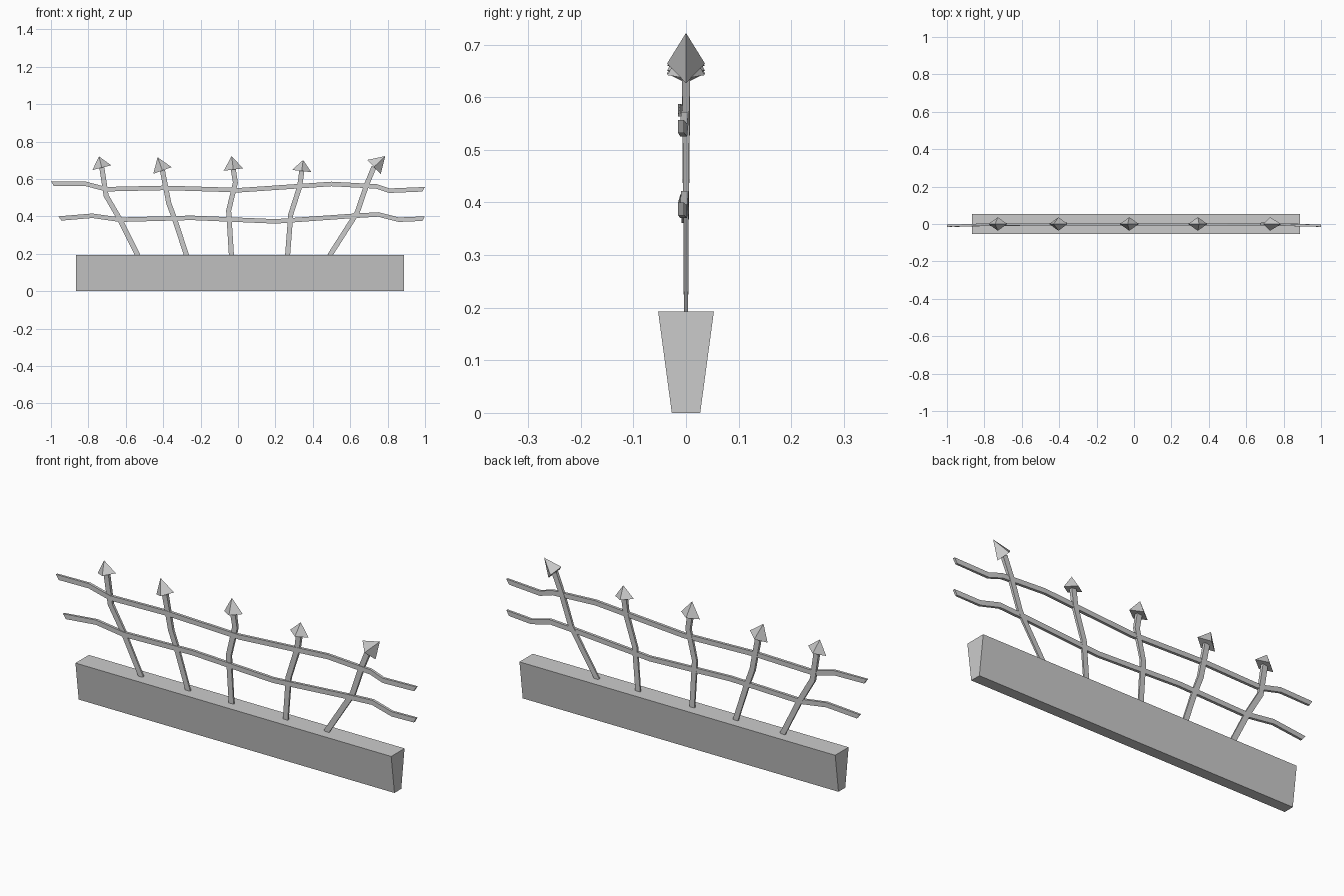
import bpy, bmesh
from mathutils import Vector

if "Cube" in bpy.data.objects:
    bpy.data.objects.remove(bpy.data.objects["Cube"])


def make_object(name, verts, faces):
    mesh = bpy.data.meshes.new(name)
    mesh.from_pydata(verts, [], faces)
    bm = bmesh.new()
    bm.from_mesh(mesh)
    bmesh.ops.recalc_face_normals(bm, faces=bm.faces)
    bm.to_mesh(mesh)
    bm.free()
    obj = bpy.data.objects.new(name, mesh)
    bpy.context.collection.objects.link(obj)
    return obj


def bent_bar(name, path, width, y_range, end_slant=0.0):
    """Four-sided bar along an (x, z) path; y_range(t) gives front and back."""
    pts = [Vector(p) for p in path]
    n = len(pts)
    verts, faces = [], []
    for i, p in enumerate(pts):
        d = (pts[min(i + 1, n - 1)] - pts[max(i - 1, 0)]).normalized()
        side = Vector((-d.y, d.x)) * width / 2
        slant = d * (end_slant if i == 0 else -end_slant if i == n - 1 else 0)
        a, b = p + side, p - side + slant
        y0, y1 = y_range(i / (n - 1))
        verts += [(a.x, y0, a.y), (a.x, y1, a.y), (b.x, y1, b.y), (b.x, y0, b.y)]
    for i in range(n - 1):
        for k in range(4):
            m = (k + 1) % 4
            faces.append((4 * i + k, 4 * i + m, 4 * i + 4 + m, 4 * i + 4 + k))
    faces += [(0, 1, 2, 3), tuple(range(4 * n - 4, 4 * n))]
    return make_object(name, verts, faces)


def spear_head(name, base, tip, half_width=0.052, half_depth=0.036):
    """Four-sided pyramid pointing from base to tip in the x-z plane."""
    b, t = Vector(base), Vector(tip)
    d = (t - b).normalized()
    s = Vector((d.y, -d.x)) * half_width
    verts = [(b.x + s.x, 0, b.y + s.y), (b.x, half_depth, b.y),
             (b.x - s.x, 0, b.y - s.y), (b.x, -half_depth, b.y), (t.x, 0, t.y)]
    return make_object(name, verts, [(0, 1, 2, 3)] + [(k, (k + 1) % 4, 4) for k in range(4)])


# Stone base, wider at the top
x0, x1, h = -0.865, 0.887, 0.193
section = [(-0.027, 0), (0.027, 0), (0.053, h), (-0.053, h)]
make_object("base_wall", [(x, y, z) for x in (x0, x1) for y, z in section],
            [(0, 1, 2, 3), (4, 5, 6, 7)] +
            [(k, (k + 1) % 4, 4 + (k + 1) % 4, 4 + k) for k in range(4)])

# Bent posts, each with the tip of its spear head
posts = [
    ([(-0.535, 0.19), (-0.635, 0.39), (-0.705, 0.51), (-0.728, 0.66)], (-0.743, 0.72)),
    ([(-0.275, 0.19), (-0.34, 0.39), (-0.37, 0.47), (-0.404, 0.645)], (-0.43, 0.716)),
    ([(-0.035, 0.19), (-0.05, 0.43), (-0.014, 0.58), (-0.025, 0.65)], (-0.034, 0.722)),
    ([(0.265, 0.19), (0.282, 0.41), (0.33, 0.56), (0.341, 0.642)], (0.348, 0.701)),
    ([(0.49, 0.19), (0.637, 0.42), (0.69, 0.575), (0.727, 0.664)], (0.787, 0.722)),
]
for i, (path, tip) in enumerate(posts):
    bent_bar(f"post_{i + 1}", path, 0.027,
             lambda t: (-0.004 - 0.004 * t, 0.004 + 0.004 * t))
    spear_head(f"spear_head_{i + 1}", path[-1], tip)

# Two warped rails, bowed slightly forward at the ends
rails = {
    "upper_rail": [(-1.0, 0.575), (-0.82, 0.575), (-0.705, 0.545), (-0.39, 0.552),
                   (0.01, 0.54), (0.5, 0.573), (0.74, 0.56), (0.81, 0.537), (1.0, 0.545)],
    "lower_rail": [(-0.96, 0.388), (-0.78, 0.403), (-0.63, 0.382), (-0.25, 0.392),
                   (0.2, 0.373), (0.61, 0.402), (0.75, 0.41), (0.86, 0.382), (1.0, 0.388)],
}
for name, path in rails.items():
    bent_bar(name, path, 0.024,
             lambda t: (-0.009 - 0.006 * (2 * t - 1) ** 4, 0.005 - 0.009 * (2 * t - 1) ** 4),
             end_slant=0.015)
